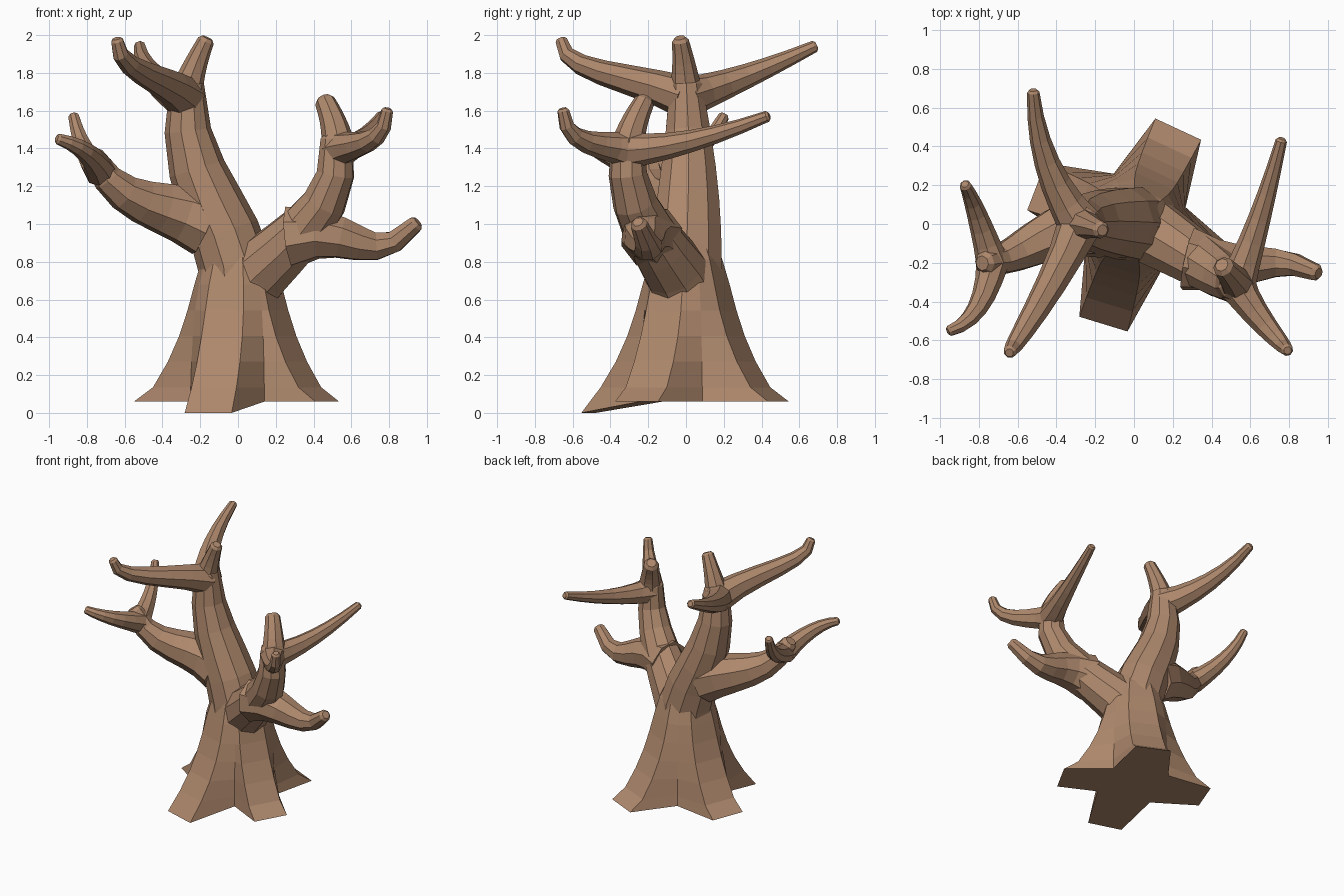
import bpy, bmesh, math
from mathutils import Vector

cube = bpy.data.objects.get("Cube")
if cube:
    bpy.data.objects.remove(cube, do_unlink=True)

bark = bpy.data.materials.new("brown bark")
bark.use_nodes = True
brown = (0.42, 0.245, 0.15, 1)
bark.diffuse_color = brown
bark.node_tree.nodes["Principled BSDF"].inputs["Base Color"].default_value = brown


def loft(name, rings):
    """Skin a list of equal-length point rings and cap both ends."""
    bm = bmesh.new()
    loops = [[bm.verts.new(point) for point in ring] for ring in rings]
    count = len(loops[0])
    for low, high in zip(loops, loops[1:]):
        for i in range(count):
            j = (i + 1) % count
            bm.faces.new((low[i], low[j], high[j], high[i]))
    bm.faces.new(reversed(loops[0]))
    bm.faces.new(loops[-1])
    bmesh.ops.recalc_face_normals(bm, faces=bm.faces)
    mesh = bpy.data.meshes.new(name)
    bm.to_mesh(mesh)
    bm.free()
    mesh.materials.append(bark)
    part = bpy.data.objects.new(name, mesh)
    bpy.context.collection.objects.link(part)


def bezier(points, t):
    """Point on the curve steered by any number of control points."""
    points = [Vector(point) for point in points]
    while len(points) > 1:
        points = [a.lerp(b, t) for a, b in zip(points, points[1:])]
    return points[0]


def branch(name, thick, thin, *controls, easing=0.75, steps=6, sides=8):
    """Curved limb tapering from thick to thin, with a blunt bevelled tip."""
    times = [step / steps for step in range(steps + 1)]
    centres = [bezier(controls, t) for t in times]
    radii = [thick + (thin - thick) * t ** easing for t in times]
    tip = (centres[-1] - centres[-2]).normalized()
    centres.append(centres[-1] + tip * thin * 0.4)
    radii.append(thin * 0.65)
    rings = []
    side = Vector((1, 0, 0))
    for i, (centre, radius) in enumerate(zip(centres, radii)):
        ahead = centres[min(i + 1, len(centres) - 1)]
        behind = centres[max(i - 1, 0)]
        along = (ahead - behind).normalized()
        side = (side - along * side.dot(along)).normalized()
        other = along.cross(side)
        angles = [math.tau * k / sides for k in range(sides)]
        rings.append([centre + (side * math.cos(a) + other * math.sin(a)) * radius
                      for a in angles])
    loft(name, rings)


def outward(degrees):
    angle = math.radians(degrees)
    return Vector((math.cos(angle), math.sin(angle), 0))


def trunk(name, height, steps):
    """Star-shaped rings: four wedge roots that shrink into the stem."""
    first_root, spacing = -29, 94
    rings = []
    for step in range(steps + 1):
        t = step / steps
        shrink = 1 - 0.45 * t ** 6
        reach = (0.21 + 0.33 * (1 - t) ** 2.5) * shrink
        half_width = (0.13 - 0.04 * t) * shrink
        valley = (0.28 - 0.07 * t * t) * shrink
        ring = []
        for root in range(4):
            heading = first_root + spacing * root
            out = outward(heading)
            across = Vector((-out.y, out.x, 0))
            # The front root reaches the ground, the others end just above it
            foot = 0 if root == 3 else 0.06
            lift = Vector((0, 0, max(height * t, foot)))
            for sign in (-1, 1):
                ring.append(out * reach + across * half_width * sign + lift)
            dip = outward(heading + spacing / 2) * valley
            dip.z = max(height * t, 0.06)
            ring.append(dip)
        rings.append(ring)
    loft(name, rings)


trunk("trunk_and_roots", height=0.95, steps=7)

# Tall right limb, forking at the top
fork = (-0.28, 0, 1.67)
branch("right_main_limb", 0.2, 0.09,
       (0, 0, 0.6), (0.02, 0, 1), (-0.32, 0.03, 1.2), (-0.27, 0, 1.74),
       easing=2, sides=10)
branch("right_top_stub", 0.1, 0.045, fork, (-0.25, 0, 1.8), (-0.17, -0.03, 1.97))
branch("right_upper_front_branch", 0.115, 0.034,
       fork, (-0.4, -0.3, 1.79), (-0.64, -0.66, 1.8), (-0.64, -0.66, 1.97))
branch("right_upper_back_branch", 0.115, 0.032,
       fork, (-0.5, 0.3, 1.76), (-0.52, 0.68, 1.94))

# Lower right limb with two twigs
fork = (-0.73, -0.2, 1.28)
branch("right_lower_limb", 0.18, 0.06,
       (-0.17, 0, 1), (-0.42, 0, 1.13), (-0.62, -0.2, 1.07), (-0.77, -0.2, 1.36),
       easing=1)
branch("right_lower_front_branch", 0.085, 0.03,
       fork, (-0.78, -0.5, 1.4), (-0.95, -0.55, 1.45))
branch("right_lower_back_branch", 0.085, 0.03,
       fork, (-0.82, 0.1, 1.35), (-0.87, 0.2, 1.57))

# Left limb, forking at the top
fork = (0.53, -0.31, 1.39)
branch("left_main_limb", 0.19, 0.085,
       (0.02, 0, 0.65), (0.2, -0.1, 0.88), (0.58, -0.35, 1.04), (0.52, -0.31, 1.45),
       easing=1, sides=10)
branch("left_top_stub", 0.095, 0.055, fork, (0.53, -0.3, 1.5), (0.46, -0.22, 1.65),
       easing=1)
branch("left_upper_front_branch", 0.1, 0.032,
       fork, (0.6, -0.45, 1.43), (0.78, -0.64, 1.4), (0.79, -0.65, 1.6))
branch("left_upper_back_branch", 0.1, 0.03,
       fork, (0.65, 0, 1.4), (0.76, 0.43, 1.57))

# Low left branch dipping before it rises
branch("left_lower_branch", 0.17, 0.045,
       (0.28, -0.18, 0.93), (0.6, -0.28, 1.02), (0.7, -0.13, 0.73), (0.94, -0.25, 1))
